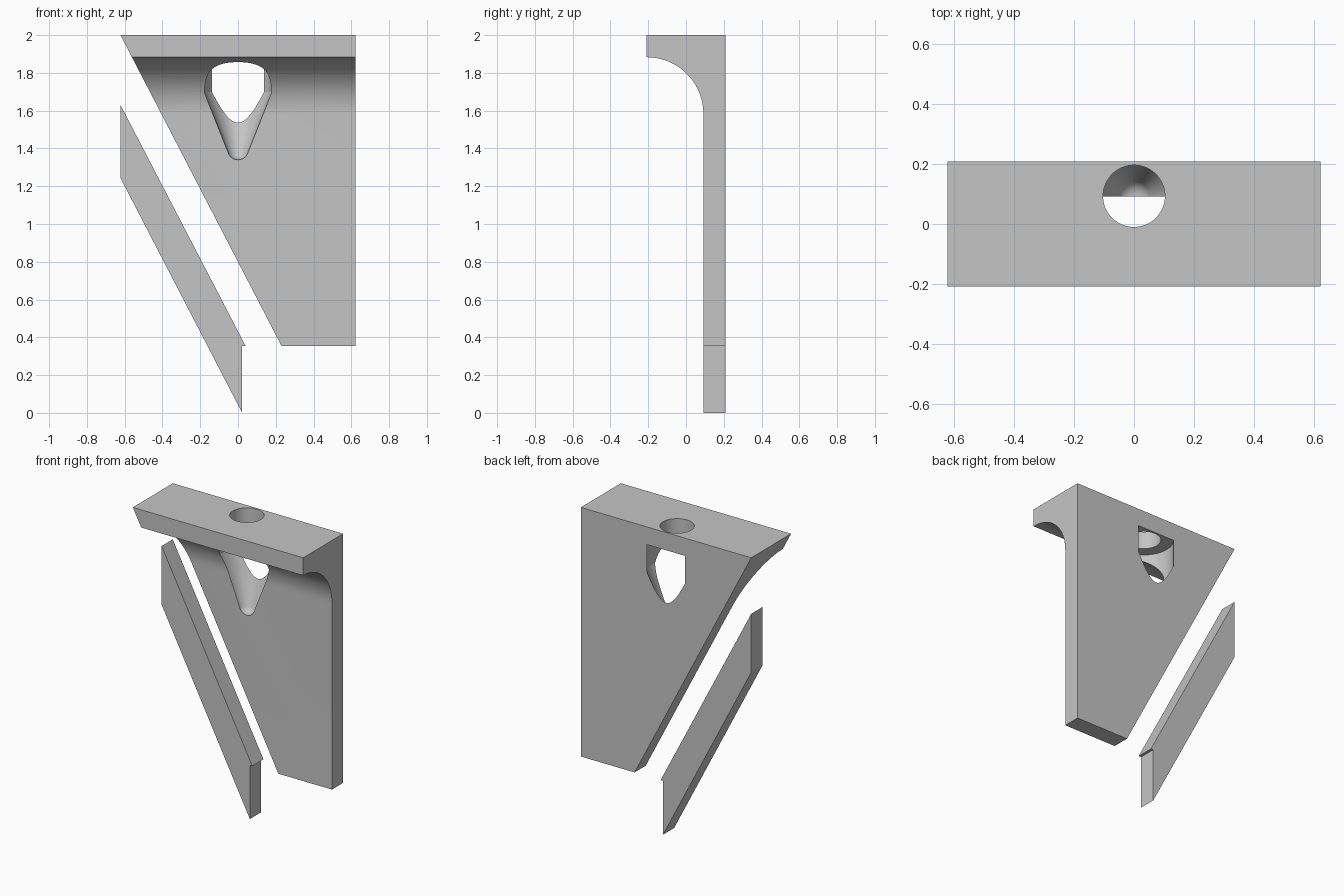
import bpy, bmesh, math
from mathutils import Vector

if "Cube" in bpy.data.objects:
    bpy.data.objects.remove(bpy.data.objects["Cube"], do_unlink=True)

grey = bpy.data.materials.new("plain grey")
grey.use_nodes = True
colour = (0.56, 0.56, 0.56, 1)
grey.diffuse_color = colour
grey.node_tree.nodes["Principled BSDF"].inputs["Base Color"].default_value = colour

HALF, BACK, WALL = 0.622, 0.208, 0.092     # half width, back plane, wall front
BASE, LIP, TOP = 0.355, 1.883, 2.0         # wall foot, lip underside, top


def finish(name, bm):
    bmesh.ops.recalc_face_normals(bm, faces=bm.faces[:])
    mesh = bpy.data.meshes.new(name)
    bm.to_mesh(mesh)
    bm.free()
    mesh.materials.append(grey)
    obj = bpy.data.objects.new(name, mesh)
    bpy.context.collection.objects.link(obj)
    return obj


def prism(name, loop_a, loop_b):
    """Solid joining two matching outlines."""
    bm = bmesh.new()
    a = [bm.verts.new(p) for p in loop_a]
    b = [bm.verts.new(p) for p in loop_b]
    bm.faces.new(a)
    bm.faces.new(b[::-1])
    for i in range(len(a)):
        j = (i + 1) % len(a)
        bm.faces.new((a[i], b[i], b[j], a[j]))
    return finish(name, bm)


def select_only(obj):
    bpy.ops.object.select_all(action='DESELECT')
    obj.select_set(True)
    bpy.context.view_layer.objects.active = obj


# Bracket: wall with a coved overhanging lip, slanted on its right side
radius = WALL + BACK
cove = [(-BACK + radius * math.sin(t), LIP - radius + radius * math.cos(t))
        for t in (math.pi / 2 * i / 24 for i in range(25))]
section = [(BACK, BASE), (BACK, TOP), (-BACK, TOP)] + cove + [(WALL, BASE)]
slope = (0.23 + HALF) / (TOP - BASE)
bracket = prism("bracket",
                [(-HALF + (TOP - z) * slope, y, z) for y, z in section],
                [(HALF, y, z) for y, z in section])

# Cutter: round tip, cone, wide bore and narrow top hole, turned about one axis
tip, tip_z, lean = 0.055, 1.395, math.radians(21)
steps = 10
outline = [(0, tip_z - tip)]
for i in range(1, steps + 1):
    t = (math.pi / 2 - lean) * i / steps
    outline.append((tip * math.sin(t), tip_z - tip * math.cos(t)))
outline += [(0.18, 1.70), (0.18, LIP), (0.103, LIP), (0.103, 2.1), (0, 2.1)]
bm = bmesh.new()
verts = [bm.verts.new((r, 0.093, z)) for r, z in outline]
edges = [bm.edges.new(pair) for pair in zip(verts, verts[1:])]
bmesh.ops.spin(bm, geom=verts + edges, cent=(0, 0.093, 0), axis=(0, 0, 1),
               angle=2 * math.pi, steps=64)
bmesh.ops.remove_doubles(bm, verts=bm.verts[:], dist=0.0002)
cutter = finish("hole_cutter", bm)
cutter.hide_render = True

cut = bracket.modifiers.new("hole", 'BOOLEAN')
cut.operation = 'DIFFERENCE'
cut.solver = 'EXACT'
cut.object = cutter
select_only(bracket)
bpy.ops.object.modifier_apply(modifier=cut.name)
bpy.data.objects.remove(cutter, do_unlink=True)
bpy.ops.object.shade_smooth_by_angle(angle=math.radians(20))

# Separate slanted strip beside the bracket
strip = [(-HALF, 1.63), (-HALF, 1.243), (0.022, 0), (0.022, BASE), (0.04, BASE)]
prism("slanted_strip", [(x, WALL, z) for x, z in strip],
      [(x, BACK, z) for x, z in strip])
